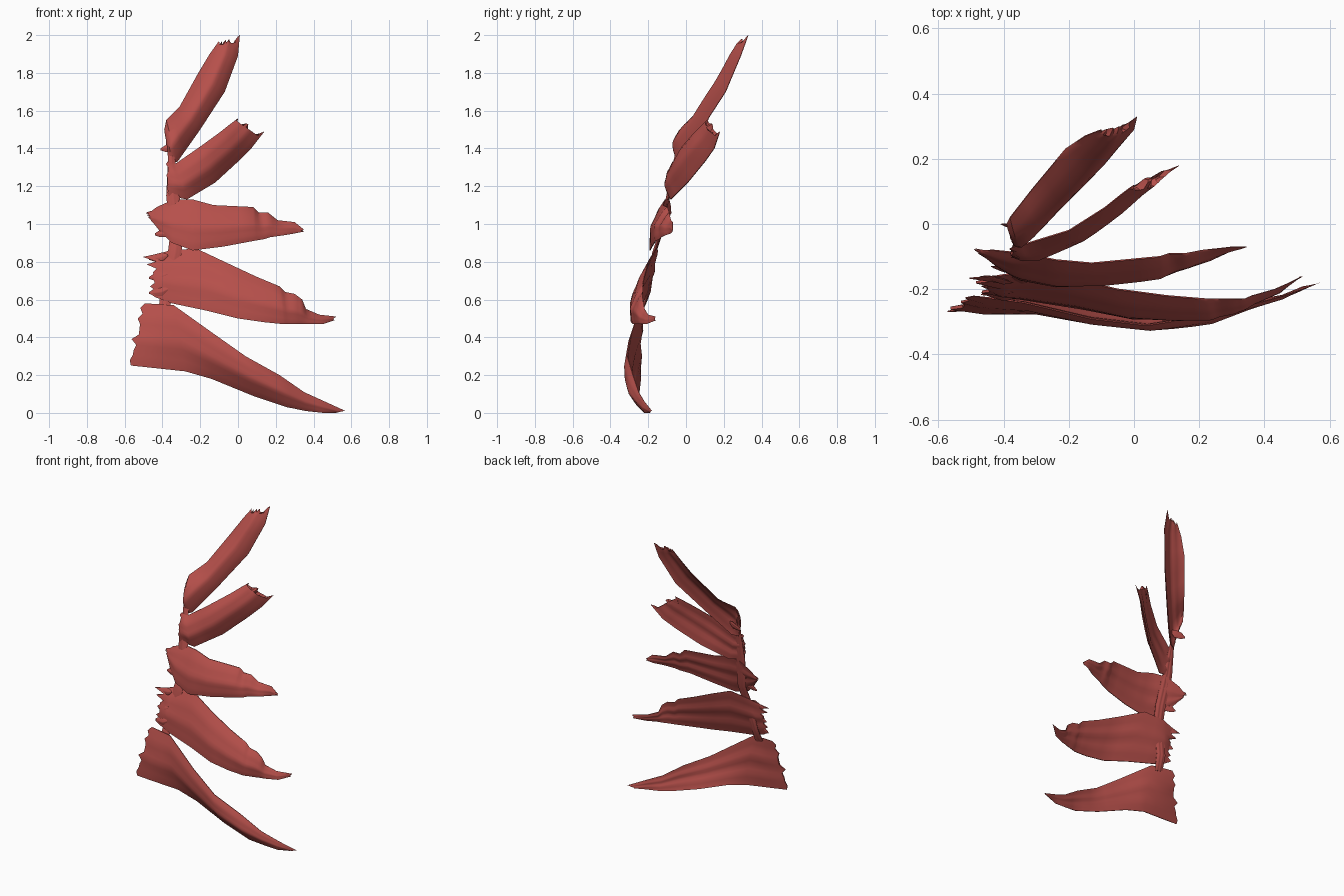
import bpy
import bmesh
import math
import random
from mathutils import Vector

default_cube = bpy.data.objects.get("Cube")
if default_cube:
    bpy.data.objects.remove(default_cube, do_unlink=True)

ROWS = 13
SUBSTEPS = 3

# Single flat colour
red = bpy.data.materials.new("muscle_red")
red.use_nodes = True
red_colour = (0.47, 0.08, 0.07, 1.0)
red.diffuse_color = red_colour
shader = red.node_tree.nodes["Principled BSDF"]
shader.inputs["Base Color"].default_value = red_colour
shader.inputs["Roughness"].default_value = 0.8


def refine(stations):
    """Turn rows of hundredths into upper/lower edge points, with steps between."""
    edges = []
    for station in stations:
        upper = Vector(station[:3]) / 100
        lower = Vector(station[3:]) / 100
        edges.append((upper, lower))
    result = []
    for here, there in zip(edges, edges[1:]):
        for step in range(SUBSTEPS):
            blend = step / SUBSTEPS
            result.append((here[0].lerp(there[0], blend), here[1].lerp(there[1], blend)))
    result.append(edges[-1])
    return result


def strand(name, stations, bulge, thickness, root_jag, tip_jag, seed):
    """Loft a thin, folded, forward-bowed sheet with frayed ends."""
    rng = random.Random(seed)
    edges = refine(stations)
    last = len(edges) - 1
    root_fray = [rng.uniform(0, root_jag) * (row % 2 + 0.3) for row in range(ROWS)]
    # Keep both corners of the tip, cut uneven notches between them
    tip_fray = [rng.choice((0.1, 0.4, 0.7, 1)) * tip_jag for row in range(ROWS)]
    tip_fray[0] = tip_fray[-1] = 0
    phase = rng.uniform(0, math.pi)
    mesh_builder = bmesh.new()
    loops = []
    for index, (upper, lower) in enumerate(edges):
        along = index / last
        width = (upper - lower).length
        fullness = min(1, width / 0.2)
        body = fullness * (0.25 if index in (0, last) else 1)
        front, back = [], []
        for row in range(ROWS):
            across = row / (ROWS - 1)
            point = upper.lerp(lower, across)
            arch = math.sin(math.pi * across)
            # Fray the two ends along the run of the sheet
            if index == 0:
                run = (edges[0][0] + edges[0][1] - edges[1][0] - edges[1][1]).normalized()
                point += run * root_fray[row]
            elif index == last:
                run = (edges[-1][0] + edges[-1][1] - edges[-2][0] - edges[-2][1]).normalized()
                point -= run * tip_fray[row]
            # Long fibres, deeper on the back
            fold = math.sin(across * math.pi * 5 + phase + along * 1.5) * arch * body
            bow = bulge * arch * fullness * (0.3 + 0.7 * math.sin(math.pi * along))
            half = thickness * (0.1 + 0.9 * arch) * body / 2
            front.append(point + Vector((0, -bow - half + fold * 0.003, 0)))
            back.append(point + Vector((0, -bow + half + fold * 0.005, 0)))
        outline = front + back[::-1]
        loops.append([mesh_builder.verts.new(place) for place in outline])
    count = ROWS * 2
    for first, second in zip(loops, loops[1:]):
        for side in range(count):
            following = (side + 1) % count
            mesh_builder.faces.new((first[side], first[following],
                                    second[following], second[side]))
    # Close both frayed ends
    for loop in (loops[0], loops[-1]):
        for row in range(ROWS - 1):
            mesh_builder.faces.new((loop[row], loop[row + 1],
                                    loop[count - 2 - row], loop[count - 1 - row]))
    bmesh.ops.recalc_face_normals(mesh_builder, faces=mesh_builder.faces[:])
    mesh = bpy.data.meshes.new(name)
    mesh_builder.to_mesh(mesh)
    mesh_builder.free()
    mesh.materials.append(red)
    made = bpy.data.objects.new(name, mesh)
    bpy.context.collection.objects.link(made)
    bpy.ops.object.select_all(action="DESELECT")
    made.select_set(True)
    bpy.context.view_layer.objects.active = made
    bpy.ops.object.shade_smooth_by_angle(angle=math.radians(40))


# Each station: upper edge x, y, z then lower edge x, y, z in hundredths
lowest = [
    (-49, -22, 58, -56, -27, 25),
    (-34, -24, 57, -28, -24, 22),
    (-13, -29, 42, -14, -24, 18),
    (4, -31, 30, 8, -25, 9),
    (22, -28, 20, 26, -25, 3),
    (35, -25, 11, 36, -23, 1),
    (46, -22, 6, 45, -22, 0),
    (57, -18, 1, 52, -19, 0),
]
strand("lowest_strand", lowest, 0.025, 0.04, 0.03, 0.01, 3)

lower = [
    (-43, -16, 84, -43, -22, 61),
    (-36, -15, 86, -35, -23, 58),
    (-22, -16, 87, -16, -26, 54),
    (-5, -20, 79, 0, -29, 50),
    (10, -22, 72, 14, -29, 48),
    (22, -23, 67, 24, -28, 47),
    (25, -23, 64, 27, -27, 47),
    (30, -23, 63, 31, -26, 47),
    (34, -23, 60, 34, -25, 47),
    (36, -22, 55, 38, -24, 47),
    (43, -20, 52, 45, -21, 47),
    (52, -16, 51, 51, -16, 49),
]
strand("lower_strand", lower, 0.015, 0.04, 0.06, 0.01, 8)

middle = [
    (-47, -8, 106, -46, -10, 102),
    (-43, -8, 109, -42, -13, 97),
    (-34, -9, 113, -35, -17, 90),
    (-24, -11, 113, -24, -19, 86),
    (-13, -12, 110, -8, -18, 88),
    (8, -10, 109, 8, -16, 91),
    (11, -9, 106, 14, -14, 92),
    (16, -9, 106, 17, -13, 93),
    (21, -8, 102, 24, -11, 94),
    (30, -7, 101, 30, -8, 95),
    (35, -7, 97, 35, -7, 96),
]
strand("middle_strand", middle, 0.015, 0.04, 0.02, 0.01, 5)

upper_strand = [
    (-37, -7, 133, -37, -10, 115),
    (-33, -6, 132, -27, -8, 113),
    (-20, -2, 141, -12, 1, 122),
    (-9, 5, 149, 0, 10, 133),
    (-4, 9, 153, 7, 15, 140),
    (0, 12, 156, 14, 18, 149),
]
strand("upper_strand", upper_strand, 0.03, 0.04, 0.01, 0.06, 2)

highest = [
    (-39, 0, 150, -36, -5, 132),
    (-38, 2, 155, -32, -3, 133),
    (-31, 11, 162, -20, 8, 150),
    (-21, 23, 180, -7, 21, 170),
    (-15, 27, 190, 0, 29, 189),
    (-10, 29, 197, 1, 33, 200),
]
strand("highest_strand", highest, 0.06, 0.04, 0.01, 0.06, 7)

# Narrow band that ties the roots together
root_band = [
    (-42, -23, 55, -36, -23, 54),
    (-41, -19, 64, -35, -20, 64),
    (-37, -16, 86, -30, -17, 84),
    (-36, -13, 94, -29, -14, 94),
    (-38, -9, 115, -31, -9, 116),
    (-37, -6, 134, -33, -6, 132),
    (-38, -3, 146, -34, -3, 142),
]
strand("root_band", root_band, 0.01, 0.05, 0.0, 0.0, 4)

# Loose fibre ends along the root side: x, y, z in hundredths
fibre_ends = [(-47, -16, 81), (-47, -19, 71), (-47, -21, 63),
              (-44, -13, 94), (-41, 0, 139)]
for number, (x, y, z) in enumerate(fibre_ends):
    fibre = [(x, y, z + 1, x, y, z),
             (x + 3, y, z + 3, x + 3, y - 1, z - 1),
             (x + 7, y - 1, z + 4, x + 7, y - 2, z - 1),
             (x + 10, y - 2, z + 3, x + 10, y - 2, z + 2)]
    strand("root_fibre_" + str(number + 1), fibre, 0.01, 0.06, 0.0, 0.0, number)
